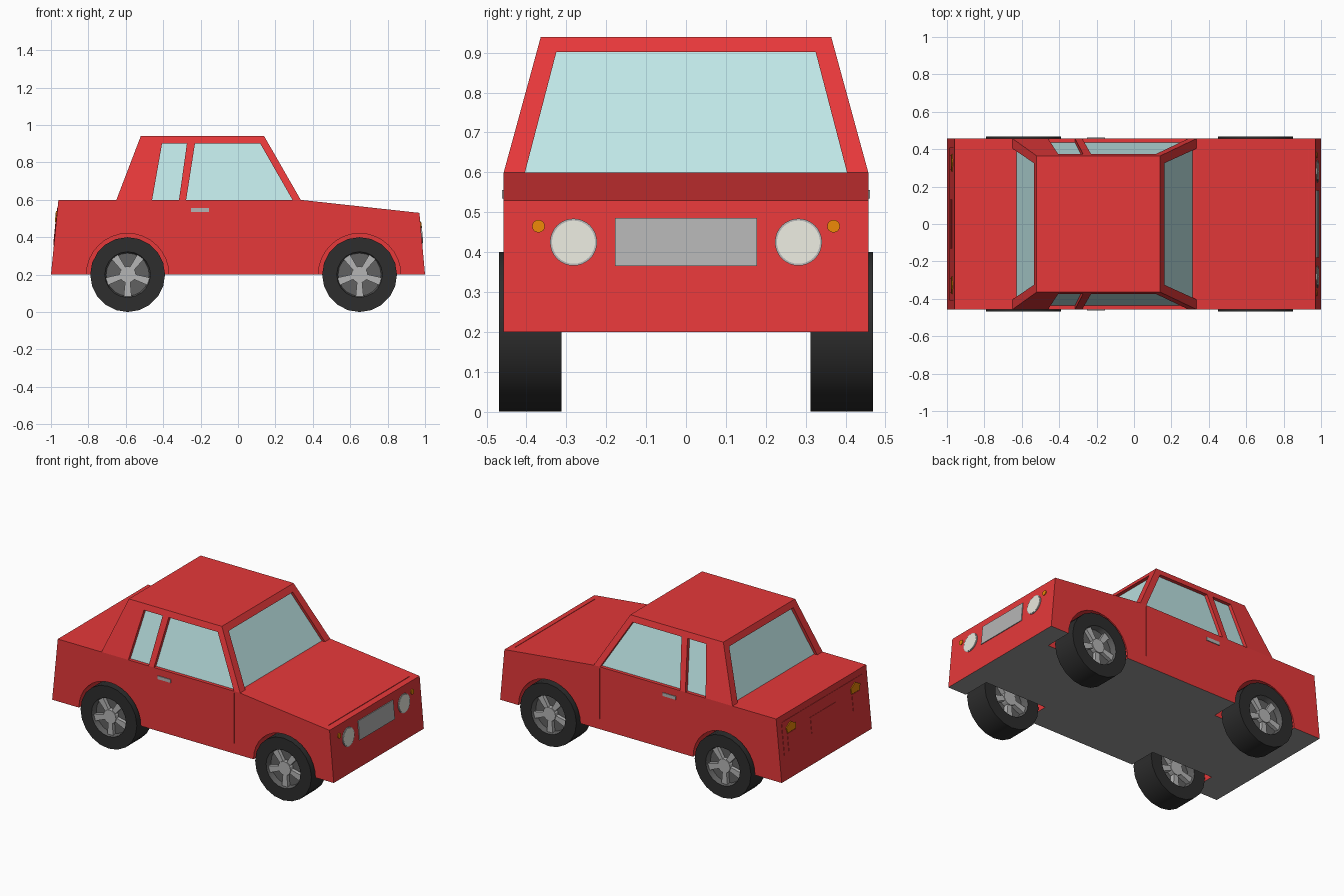
import bpy, bmesh, math
from mathutils import Vector

if "Cube" in bpy.data.objects:
    bpy.data.objects.remove(bpy.data.objects["Cube"])


def material(name, r, g, b):
    m = bpy.data.materials.new(name)
    m.diffuse_color = (r, g, b, 1)
    m.use_nodes = True
    m.node_tree.nodes["Principled BSDF"].inputs["Base Color"].default_value = m.diffuse_color
    return m


RED = material("red paint", 0.79, 0.040, 0.042)
GLASS = material("pale glass", 0.52, 0.79, 0.79)
UNDER = material("underside grey", 0.33, 0.33, 0.33)
TYRE = material("tyre black", 0.026, 0.026, 0.026)
RIM = material("rim dark grey", 0.12, 0.12, 0.12)
METAL = material("metal grey", 0.46, 0.46, 0.46)
LENS = material("lamp white", 0.80, 0.80, 0.72)
AMBER = material("amber", 0.82, 0.24, 0.002)
PAINT = [RED, GLASS, UNDER]


def finish(name, bm, mats):
    bmesh.ops.recalc_face_normals(bm, faces=bm.faces)
    me = bpy.data.meshes.new(name)
    bm.to_mesh(me)
    bm.free()
    for m in mats:
        me.materials.append(m)
    ob = bpy.data.objects.new(name, me)
    bpy.context.collection.objects.link(ob)
    return ob


def prism(name, pts, vec, mats, base_index=0):
    """Polygon pushed along vec; base_index colours the starting face."""
    bm = bmesh.new()
    a = [bm.verts.new(p) for p in pts]
    b = [bm.verts.new(Vector(p) + Vector(vec)) for p in pts]
    bm.faces.new(a).material_index = base_index
    bm.faces.new(b)
    for i in range(len(a)):
        j = (i + 1) % len(a)
        bm.faces.new((a[i], a[j], b[j], b[i]))
    return finish(name, bm, mats)


def cut(target, cutter):
    mod = target.modifiers.new("cut", 'BOOLEAN')
    mod.operation = 'DIFFERENCE'
    mod.solver = 'EXACT'
    mod.object = cutter
    bpy.context.view_layer.objects.active = target
    bpy.ops.object.modifier_apply(modifier=mod.name)
    bpy.data.objects.remove(cutter)


def circle(u, v, r, n):
    return [(u + r * math.cos(2 * math.pi * i / n), v + r * math.sin(2 * math.pi * i / n)) for i in range(n)]


def rect(u0, u1, v0, v1):
    return [(u0, v0), (u1, v0), (u1, v1), (u0, v1)]


HW = 0.457            # half width of body
WHEELS = (-0.59, 0.65)

# Lower body: side profile across the car, dark underside
profile = [(-1, 0.2), (1, 0.2), (0.97, 0.53), (0.33, 0.6), (-0.96, 0.6)]
body = prism("body", [(x, -HW, z) for x, z in profile], (0, 2 * HW, 0), PAINT)
for f in body.data.polygons:
    if abs(f.normal.z) > 0.99 and f.center.z < 0.25:
        f.material_index = 2

for s in (-1, 1):
    # Wheel wells
    for wx in WHEELS:
        cut(body, prism("well_cutter", [(x, s * 0.275, z) for x, z in circle(wx, 0.2, 0.22, 32)],
                        (0, s * 0.3, 0), PAINT))
    # Door seam
    cut(body, prism("seam_cutter", [(x, s * (HW - 0.004), z) for x, z in rect(0.291, 0.295, 0.265, 0.59)],
                    (0, s * 0.05, 0), PAINT))
# Bonnet seam
cut(body, prism("bonnet_cutter", [(x, y, 0.53) for x, y in rect(0.929, 0.933, -0.41, 0.41)],
                (0, 0, 0.1), PAINT))


# Cabin: tapered block
def side_y(z):
    return HW - (z - 0.6) * 0.093 / 0.34


def screen_x(z):
    return 0.335 - (z - 0.6) * 0.195 / 0.34


def rear_x(z):
    return -0.65 + (z - 0.6) * 0.13 / 0.34


bm = bmesh.new()
rings = []
for z in (0.6, 0.94):
    y = side_y(z)
    rings.append([bm.verts.new(p) for p in ((rear_x(z), -y, z), (screen_x(z), -y, z),
                                            (screen_x(z), y, z), (rear_x(z), y, z))])
for r in rings:
    bm.faces.new(r)
for i in range(4):
    j = (i + 1) % 4
    bm.faces.new((rings[0][i], rings[0][j], rings[1][j], rings[1][i]))
cabin = finish("cabin", bm, PAINT)

# Recessed windows
DEPTH, LOW, TOP = 0.022, 0.595, 0.902
side_windows = ([(-0.46, LOW), (-0.316, LOW), (-0.273, TOP), (-0.406, TOP)],
                [(-0.278, LOW), (0.294, LOW), (0.118, TOP), (-0.23, TOP)])
for s in (-1, 1):
    for w in side_windows:
        cut(cabin, prism("window_cutter", [(x, s * (side_y(z) - DEPTH), z) for x, z in w],
                         (0, s * 0.08, 0), PAINT, 1))
screen = [(-0.405, LOW), (0.405, LOW), (0.325, TOP), (-0.325, TOP)]
cut(cabin, prism("window_cutter", [(screen_x(z) - DEPTH, y, z) for y, z in screen], (0.08, 0, 0), PAINT, 1))
cut(cabin, prism("window_cutter", [(rear_x(z) + DEPTH, y, z) for y, z in screen], (-0.08, 0, 0), PAINT, 1))


# Thin plates on the sloping nose and tail
def nose_plate(name, yz, mat, t=0.005):
    prism(name, [(0.968 + (0.53 - z) / 11, y, z) for y, z in yz], (t + 0.002, 0, 0), [mat])


def tail_plate(name, yz, mat, t=0.005):
    prism(name, [(-0.998 + (z - 0.2) / 10, y, z) for y, z in yz], (-t - 0.002, 0, 0), [mat])


nose_plate("grille", rect(-0.178, 0.178, 0.365, 0.485), METAL)
tail_plate("rear_panel", rect(-0.41, 0.41, 0.355, 0.56), RED, 0.002)
tail_plate("rear_plate", rect(-0.13, 0.13, 0.39, 0.49), RED, 0.004)
for s in (-1, 1):
    nose_plate("headlight_rim", circle(s * 0.282, 0.425, 0.059, 32), METAL, 0.004)
    nose_plate("headlight", circle(s * 0.282, 0.425, 0.054, 32), LENS, 0.006)
    nose_plate("front_indicator", circle(s * 0.37, 0.465, 0.016, 16), AMBER)
    tail_plate("rear_indicator", [(s * y, z) for y, z in
               ((0.285, 0.48), (0.365, 0.48), (0.375, 0.515), (0.328, 0.54), (0.28, 0.515))], AMBER, 0.0075)
    tail_plate("tail_light", [(s * y, z) for y, z in rect(0.29, 0.365, 0.365, 0.475)], RED, 0.004)
    # Door handle
    prism("door_handle", [(x, s * 0.45, z) for x, z in rect(-0.25, -0.155, 0.535, 0.556)],
          (0, s * 0.012, 0), [METAL])


# Wheels: lathed tyre with a recessed disc, spokes and hub
SEG = 20
LATHE = [(0.115, 0.36), (0.122, 0.312), (0.2, 0.312), (0.2, 0.469), (0.122, 0.469), (0.115, 0.43)]


def wheel(wx, s):
    bm = bmesh.new()
    loops = [[bm.verts.new((x, s * y, z)) for x, z in circle(wx, 0.2, r, SEG)] for r, y in LATHE]
    for k in range(len(loops) - 1):
        for i in range(SEG):
            j = (i + 1) % SEG
            f = bm.faces.new((loops[k][i], loops[k][j], loops[k + 1][j], loops[k + 1][i]))
            f.material_index = 1 if k in (0, 4) else 0
    for ring in (loops[0], loops[-1]):
        bm.faces.new(ring).material_index = 1
    tyre = finish("wheel", bm, [TYRE, RIM])
    bpy.ops.object.select_all(action='DESELECT')
    tyre.select_set(True)
    bpy.context.view_layer.objects.active = tyre
    bpy.ops.object.shade_smooth_by_angle(angle=math.radians(30))
    for n in range(5):
        a = math.radians(54 + 72 * n)
        c, d = math.cos(a), math.sin(a)
        shape = [(0.03, -0.013), (0.117, -0.021), (0.117, 0.021), (0.03, 0.013)]
        prism("wheel_spoke", [(wx + u * c - v * d, s * 0.328, 0.2 + u * d + v * c) for u, v in shape],
              (0, s * 0.125, 0), [METAL])
    prism("wheel_hub", [(x, s * 0.324, z) for x, z in circle(wx, 0.2, 0.044, 16)],
          (0, s * 0.135, 0), [METAL])


for wx in WHEELS:
    for s in (-1, 1):
        wheel(wx, s)
